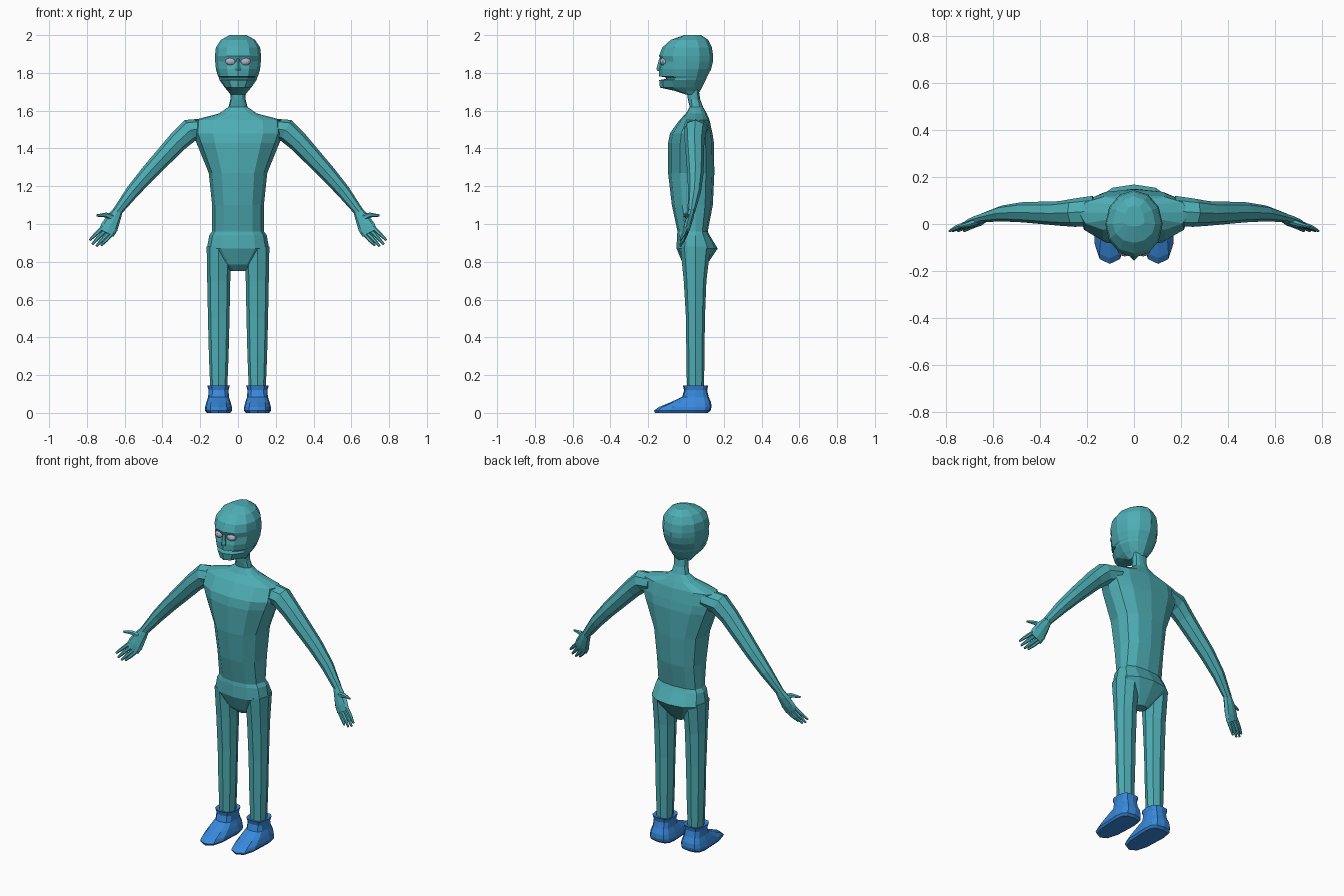
import bpy, bmesh
from math import sin, cos, pi
from mathutils import Vector


def material(name, rgb):
    m = bpy.data.materials.new(name)
    m.diffuse_color = (*rgb, 1)
    return m


TEAL = material("teal", (0.075, 0.42, 0.46))
BLUE = material("blue", (0.04, 0.25, 0.72))
GREY = material("eye_grey", (0.45, 0.45, 0.6))


def skin(name, rings, mat, mirror=True):
    """Join equal-sized point rings into a closed, flat-shaded surface."""
    bm = bmesh.new()
    vr = [[bm.verts.new(p) for p in r] for r in rings]
    n = len(vr[0])
    for a, b in zip(vr, vr[1:]):
        for i in range(n):
            j = (i + 1) % n
            bm.faces.new((a[i], a[j], b[j], b[i]))
    bm.faces.new(vr[0][::-1])
    bm.faces.new(vr[-1])
    bmesh.ops.recalc_face_normals(bm, faces=bm.faces)
    me = bpy.data.meshes.new(name)
    bm.to_mesh(me)
    bm.free()
    ob = bpy.data.objects.new(name, me)
    bpy.context.collection.objects.link(ob)
    me.materials.append(mat)
    if mirror:
        m = ob.modifiers.new("mirror", "MIRROR")
        m.use_mirror_merge = False
    return ob


def spow(v, e):
    return (abs(v) ** e) * (1 if v > 0 else -1)


def stack(name, levels, mat, cx=0, yc=0.05, sides=12, e=1.0, mirror=True):
    """Horizontal rings: (z, half width, front y, back y)."""
    rings = []
    for z, w, yf, yb in levels:
        mid = min(max(yc, yf + 0.2 * (yb - yf)), yb - 0.2 * (yb - yf))
        r = []
        for i in range(sides):
            a = 2 * pi * i / sides
            s, c = spow(sin(a), e), spow(cos(a), e)
            if abs(c) < 1e-5:
                c = 0
            r.append((cx + w * s, mid + c * ((yb - mid) if c > 0 else (mid - yf)), z))
        rings.append(r)
    return skin(name, rings, mat, mirror)


def limb(name, path, mat, sides=8):
    """Tube along (x, y, z, in-plane radius, depth radius)."""
    pts = [Vector(p[:3]) for p in path]
    rings = []
    for i, p in enumerate(path):
        d = (pts[min(i + 1, len(pts) - 1)] - pts[max(i - 1, 0)]).normalized()
        u = Vector((0, 1, 0)).cross(d).normalized()
        v = d.cross(u)
        rings.append([pts[i] + u * p[3] * cos(2 * pi * k / sides)
                      + v * p[4] * sin(2 * pi * k / sides) for k in range(sides)])
    return skin(name, rings, mat)


# Torso with pelvis, chest, shoulders and neck
stack("torso", [
    (0.75, 0.035, 0.02, 0.085), (0.785, 0.085, -0.015, 0.11),
    (0.87, 0.165, -0.05, 0.168), (0.94, 0.152, -0.048, 0.125),
    (0.96, 0.138, -0.045, 0.115), (1.10, 0.137, -0.075, 0.142),
    (1.27, 0.155, -0.095, 0.15), (1.43, 0.22, -0.095, 0.148),
    (1.48, 0.24, -0.085, 0.14), (1.55, 0.235, -0.035, 0.125),
    (1.585, 0.10, 0.0, 0.11), (1.62, 0.05, 0.02, 0.09),
    (1.66, 0.04, 0.01, 0.075), (1.73, 0.042, 0.0, 0.065),
], TEAL, e=0.85, mirror=False)

# Head: skull, mouth groove, chin and jaw underside
stack("head", [
    (1.685, 0.04, 0.0, 0.062), (1.705, 0.055, -0.06, 0.075),
    (1.722, 0.07, -0.138, 0.085), (1.762, 0.098, -0.142, 0.105),
    (1.768, 0.10, -0.105, 0.107), (1.776, 0.102, -0.105, 0.11),
    (1.782, 0.106, -0.142, 0.113), (1.82, 0.117, -0.142, 0.133),
    (1.86, 0.121, -0.13, 0.143), (1.89, 0.122, -0.143, 0.144),
    (1.935, 0.117, -0.125, 0.137), (1.975, 0.09, -0.08, 0.118),
    (2.0, 0.045, -0.01, 0.08),
], TEAL, yc=0.0, mirror=False)

# Nose wedge
stack("nose", [
    (1.81, 0.018, -0.15, -0.11), (1.822, 0.018, -0.157, -0.11),
    (1.875, 0.008, -0.142, -0.11),
], TEAL, yc=-0.125, sides=6, mirror=False)

# Eyes
eye_levels = [(1.86 + 0.021 * sin(t), 0.03 * cos(t), -0.116 - 0.022 * cos(t), -0.116 + 0.022 * cos(t))
              for t in (-1.45, -0.9, -0.45, 0, 0.45, 0.9, 1.45)]
stack("eye", eye_levels, GREY, cx=0.039, yc=-0.116, sides=10)

# Legs
stack("leg", [
    (0.13, 0.045, 0.005, 0.095), (0.30, 0.052, 0.002, 0.098),
    (0.50, 0.057, 0.0, 0.10), (0.70, 0.061, -0.012, 0.108),
    (0.88, 0.064, -0.03, 0.13),
], TEAL, cx=0.102, sides=8, e=0.9)

# Shoes with cuff
stack("shoe", [
    (0.0, 0.062, -0.165, 0.115), (0.012, 0.071, -0.17, 0.13),
    (0.03, 0.071, -0.145, 0.135), (0.055, 0.065, -0.085, 0.133),
    (0.085, 0.055, -0.02, 0.12), (0.12, 0.053, -0.01, 0.112),
    (0.145, 0.060, -0.017, 0.118), (0.137, 0.046, 0.0, 0.10),
], BLUE, cx=0.103, e=0.7)

# Arms from inside the shoulder to the wrist
limb("arm", [
    (0.17, 0.055, 1.51, 0.05, 0.065), (0.255, 0.048, 1.495, 0.062, 0.06),
    (0.32, 0.045, 1.435, 0.054, 0.052), (0.475, 0.05, 1.268, 0.043, 0.043),
    (0.56, 0.045, 1.17, 0.036, 0.034), (0.64, 0.028, 1.065, 0.025, 0.02),
], TEAL)

# Palms
limb("palm", [
    (0.632, 0.03, 1.075, 0.024, 0.018), (0.655, 0.02, 1.035, 0.036, 0.02),
    (0.68, 0.006, 0.985, 0.046, 0.019), (0.697, -0.003, 0.952, 0.043, 0.014),
], TEAL)

# Fingers fan out from the palm; thumb points outward
fingers = [((0.722, 0.975), (0.785, 0.915)), ((0.707, 0.962), (0.772, 0.893)),
           ((0.688, 0.95), (0.75, 0.883)), ((0.67, 0.945), (0.724, 0.887))]
for i, ((x0, z0), (x1, z1)) in enumerate(fingers):
    xm, zm = (x0 + x1) / 2, (z0 + z1) / 2
    limb(f"finger_{i + 1}", [
        (x0 - 0.01, 0.002, z0 + 0.01, 0.011, 0.011), (xm, -0.014, zm, 0.0105, 0.01),
        (x1, -0.03, z1, 0.006, 0.005)], TEAL, sides=6)
limb("thumb", [
    (0.655, 0.015, 1.03, 0.02, 0.014), (0.70, 0.0, 1.048, 0.013, 0.012),
    (0.748, -0.012, 1.045, 0.006, 0.006)], TEAL, sides=6)
